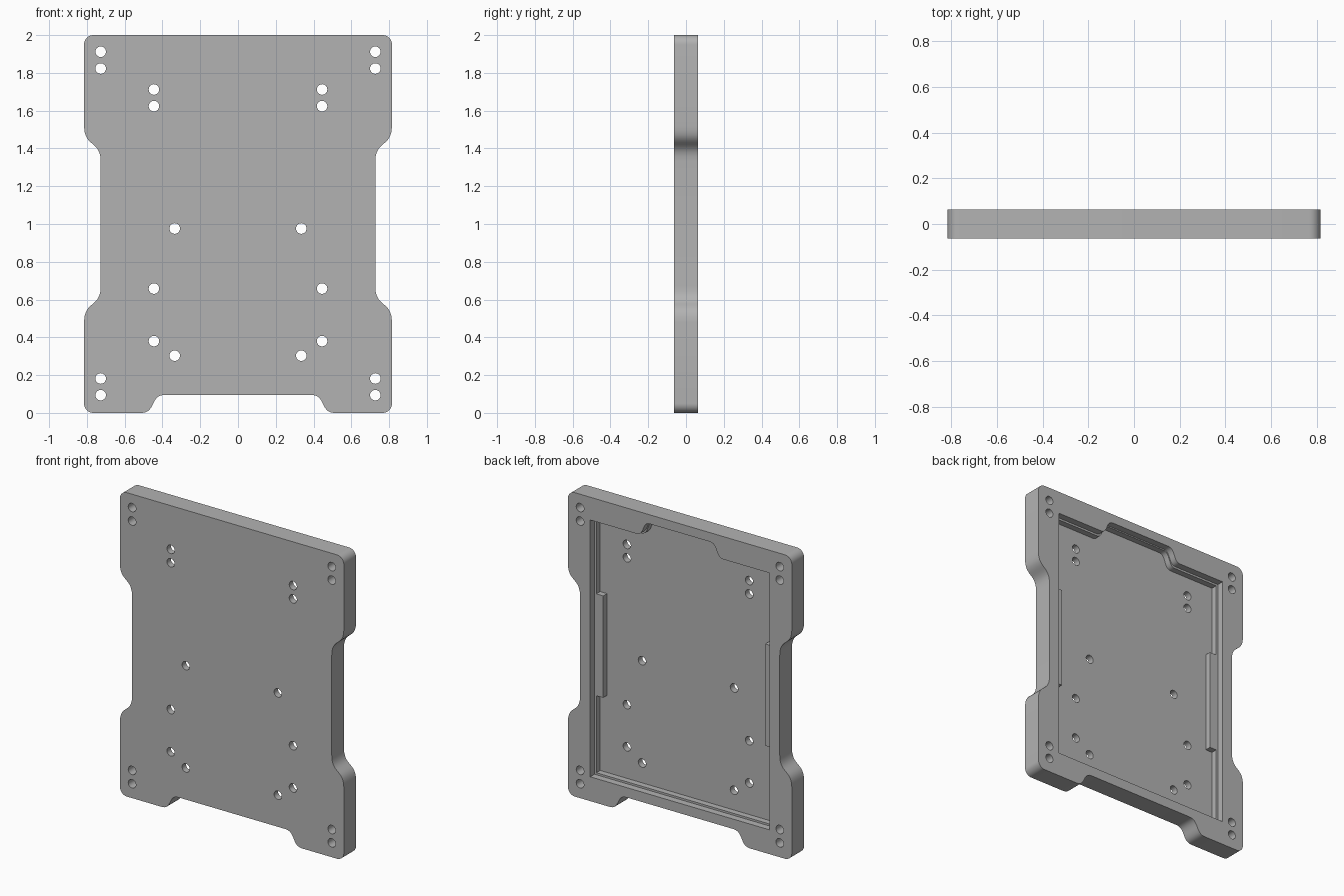
import bpy
import bmesh
import math
from mathutils import Vector
from mathutils.geometry import interpolate_bezier

if "Cube" in bpy.data.objects:
    bpy.data.objects.remove(bpy.data.objects["Cube"])

BACK = 0.0635           # half the plate thickness
LEDGE = BACK - 0.045    # y of the cover ledge
FLOOR = BACK - 0.085    # y of the pocket floor

grey = bpy.data.materials.new("plain_grey")
grey.use_nodes = True
grey.diffuse_color = (0.45, 0.45, 0.45, 1)
grey.node_tree.nodes["Principled BSDF"].inputs["Base Color"].default_value = grey.diffuse_color


def bend(a, b, axis, steps=12):
    """S-shaped run from a to b whose ends are tangent to the given axis (0 = x, 1 = z)."""
    a, b = Vector(a), Vector(b)
    h1, h2 = a.copy(), b.copy()
    reach = (b[axis] - a[axis]) * 0.62
    h1[axis] += reach
    h2[axis] -= reach
    return [tuple(p) for p in interpolate_bezier(a, h1, h2, b, steps)]


def corner(cx, cz, r, start, steps=8):
    """Quarter-circle corner, counter-clockwise from the start angle."""
    angles = [math.radians(start + 90 * i / steps) for i in range(steps + 1)]
    return [(cx + r * math.cos(t), cz + r * math.sin(t)) for t in angles]


def mirrored(half):
    return half + [(-x, z) for x, z in reversed(half)]


def prism(name, outlines, y0, y1):
    """Extrude closed x/z outlines from y0 to y1."""
    bm = bmesh.new()
    for outline in outlines:
        face = bm.faces.new([bm.verts.new((x, y0, z)) for x, z in outline])
        out = bmesh.ops.extrude_face_region(bm, geom=[face])
        moved = [v for v in out["geom"] if isinstance(v, bmesh.types.BMVert)]
        bmesh.ops.translate(bm, verts=moved, vec=(0, y1 - y0, 0))
    bmesh.ops.recalc_face_normals(bm, faces=bm.faces)
    mesh = bpy.data.meshes.new(name)
    bm.to_mesh(mesh)
    bm.free()
    mesh.materials.append(grey)
    obj = bpy.data.objects.new(name, mesh)
    bpy.context.collection.objects.link(obj)
    return obj


# Plate with waisted sides and a bottom notch
half = bend((0.39, 0.095), (0.51, 0), 0)
half += corner(0.765, 0.05, 0.05, -90)
half += bend((0.815, 0.48), (0.727, 0.67), 1)
half += bend((0.727, 1.33), (0.815, 1.52), 1)
half += corner(0.765, 1.95, 0.05, 0)
plate = prism("mounting_plate", [mirrored(half)], -BACK, BACK)

# Inner pocket, narrowed by a tab on each side
inner = [(0.64, 0.173), (0.64, 0.68), (0.59, 0.68), (0.59, 1.35), (0.64, 1.35), (0.64, 1.837)]
inner += bend((0.31, 1.837), (0.22, 1.932), 0)
pocket = prism("pocket_cutter", [mirrored(inner)], FLOOR, LEDGE + 0.01)

# Wider recess above the ledge
outer = [(0.653, 0.16), (0.653, 1.85)] + bend((0.315, 1.85), (0.22, 1.94), 0)
recess = prism("recess_cutter", [mirrored(outer)], LEDGE, BACK + 0.05)

# Screw holes
rows = {0.727: (1.912, 1.823, 0.182, 0.094),
        0.445: (1.712, 1.624, 0.658, 0.38),
        0.335: (0.976, 0.303)}
circles = []
for x, heights in rows.items():
    for z in heights:
        for side in (-1, 1):
            circles.append([(side * x + 0.028 * math.cos(math.tau * i / 24),
                             z + 0.028 * math.sin(math.tau * i / 24)) for i in range(24)])
holes = prism("hole_cutter", circles, -BACK - 0.05, BACK + 0.05)

# Cut the plate, then drop the cutters
cutters = (pocket, recess, holes)
for cutter in cutters:
    cutter.hide_render = True
    mod = plate.modifiers.new(cutter.name, "BOOLEAN")
    mod.operation = "DIFFERENCE"
    mod.solver = "EXACT"
    mod.object = cutter
graph = bpy.context.evaluated_depsgraph_get()
cut_mesh = bpy.data.meshes.new_from_object(plate.evaluated_get(graph))
plate.modifiers.clear()
plate.data = cut_mesh
for cutter in cutters:
    bpy.data.objects.remove(cutter)

bpy.ops.object.select_all(action="DESELECT")
plate.select_set(True)
bpy.context.view_layer.objects.active = plate
bpy.ops.object.shade_smooth_by_angle(angle=math.radians(30))
